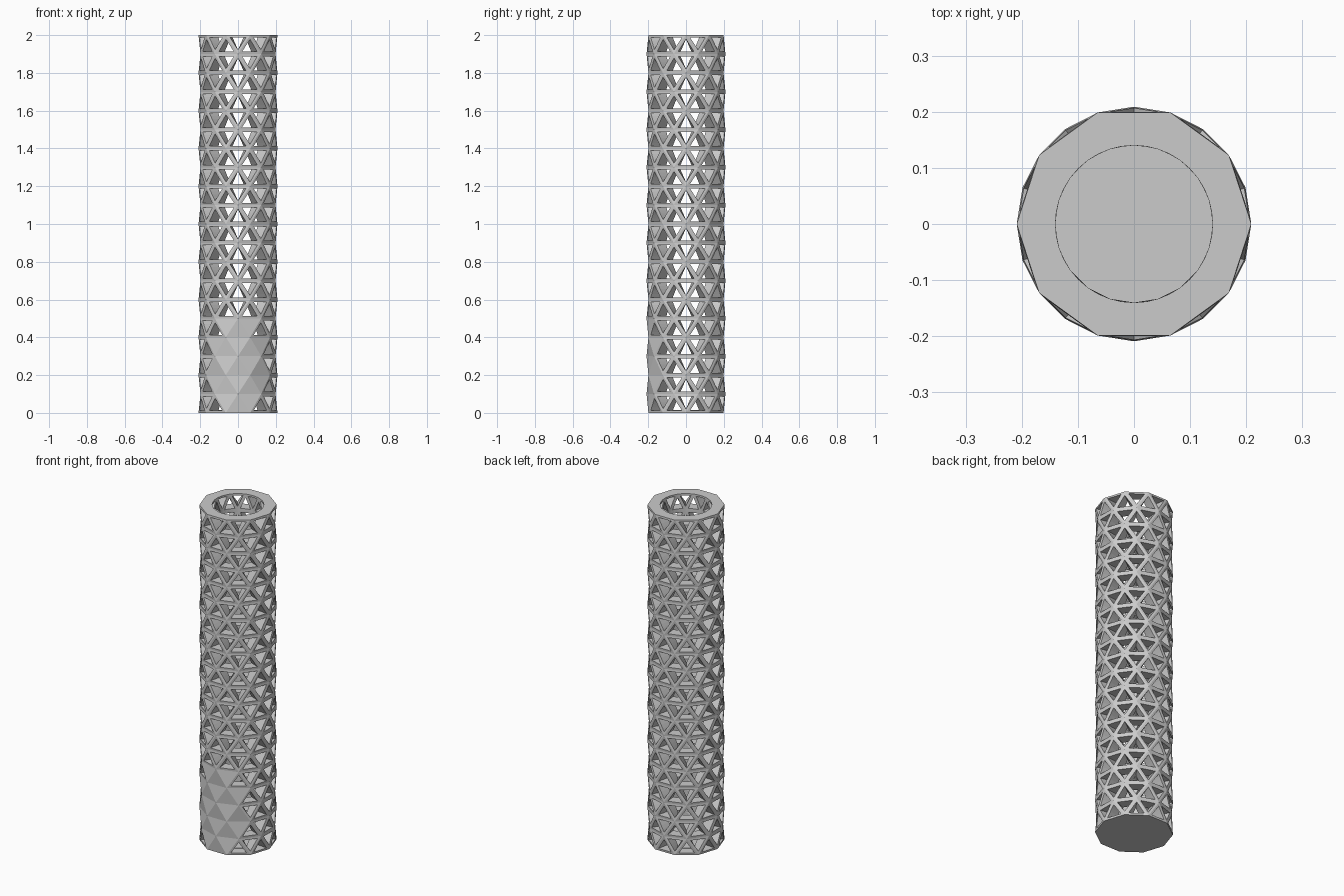
import bpy, bmesh, math
from mathutils import Vector

if "Cube" in bpy.data.objects:
    bpy.data.objects.remove(bpy.data.objects["Cube"])

SIDES, ROWS, ROW_H = 10, 20, 0.1
R_OUT, R_IN = 0.209, 0.14
STRUT = 0.012          # half width of a lattice strut
K = 4                  # segments per triangle edge, keeps the bore round
STEP = 2 * math.pi / SIDES
FRONT = -math.pi / 2
# solid front panel: half width in half-steps for each of the lowest rows
PANEL = {0: 1, 1: 2, 2: 2, 3: 2, 4: 1}

bm = bmesh.new()


def ring_point(row, half):
    """Lattice corner; half counts half-steps from the front direction."""
    a = FRONT + half * STEP / 2
    return Vector((R_OUT * math.cos(a), R_OUT * math.sin(a), row * ROW_H))


def bore(p):
    """Project a point radially onto the round bore."""
    s = R_IN / math.hypot(p.x, p.y)
    return Vector((p.x * s, p.y * s, p.z))


def face(*pts):
    bm.faces.new([bm.verts.new(p) for p in pts])


def outline(tri):
    """Triangle outline with K segments on every edge."""
    return [tri[i].lerp(tri[(i + 1) % 3], j / K) for i in range(3) for j in range(K)]


def cell(tri, solid):
    lens = [(tri[(i + 1) % 3] - tri[(i + 2) % 3]).length for i in range(3)]
    per = sum(lens)
    centre = sum((v * l for v, l in zip(tri, lens)), Vector()) / per
    inrad = (tri[1] - tri[0]).cross(tri[2] - tri[0]).length / per
    f = 1 - STRUT / inrad
    outer = outline(tri)
    hole = outline([centre + (v - centre) * f for v in tri])
    n = len(outer)
    if solid:
        face(*outer)
    for i in range(n):
        a, b, c, d = outer[i], outer[(i + 1) % n], hole[(i + 1) % n], hole[i]
        if solid:
            face(bore(b), bore(a), bore(centre))
        else:
            face(a, b, c, d)                          # outer strut face
            face(d, c, bore(c), bore(d))              # window wall
            face(bore(b), bore(a), bore(d), bore(c))  # bore side


# triangulated lattice wall
for row in range(ROWS):
    for c in range(-SIDES, SIDES):
        # even rings have corners at odd half-steps, odd rings at even ones
        if (c + row) % 2 == 0:   # base below, apex above
            tri = [ring_point(row, c - 1), ring_point(row, c + 1), ring_point(row + 1, c)]
        else:                    # apex below, base above
            tri = [ring_point(row, c), ring_point(row + 1, c + 1), ring_point(row + 1, c - 1)]
        cell(tri, abs(c) <= PANEL.get(row, -1))

# flat rims at the bottom and top
for row in (0, ROWS):
    for s in range(SIDES):
        p, q = ring_point(row, 2 * s - 1), ring_point(row, 2 * s + 1)
        for j in range(K):
            a, b = p.lerp(q, j / K), p.lerp(q, (j + 1) / K)
            quad = [a, b, bore(b), bore(a)]
            face(*(quad if row else quad[::-1]))

bmesh.ops.remove_doubles(bm, verts=bm.verts, dist=1e-5)
bmesh.ops.recalc_face_normals(bm, faces=bm.faces)
mesh = bpy.data.meshes.new("lattice_tube")
bm.to_mesh(mesh)
bm.free()
bpy.context.collection.objects.link(bpy.data.objects.new("lattice_tube", mesh))

# closed floor of the tube
T = 0.015
bpy.ops.mesh.primitive_cylinder_add(vertices=80, radius=R_IN, depth=T, location=(0, 0, T / 2))
bpy.context.object.name = "tube_floor"
